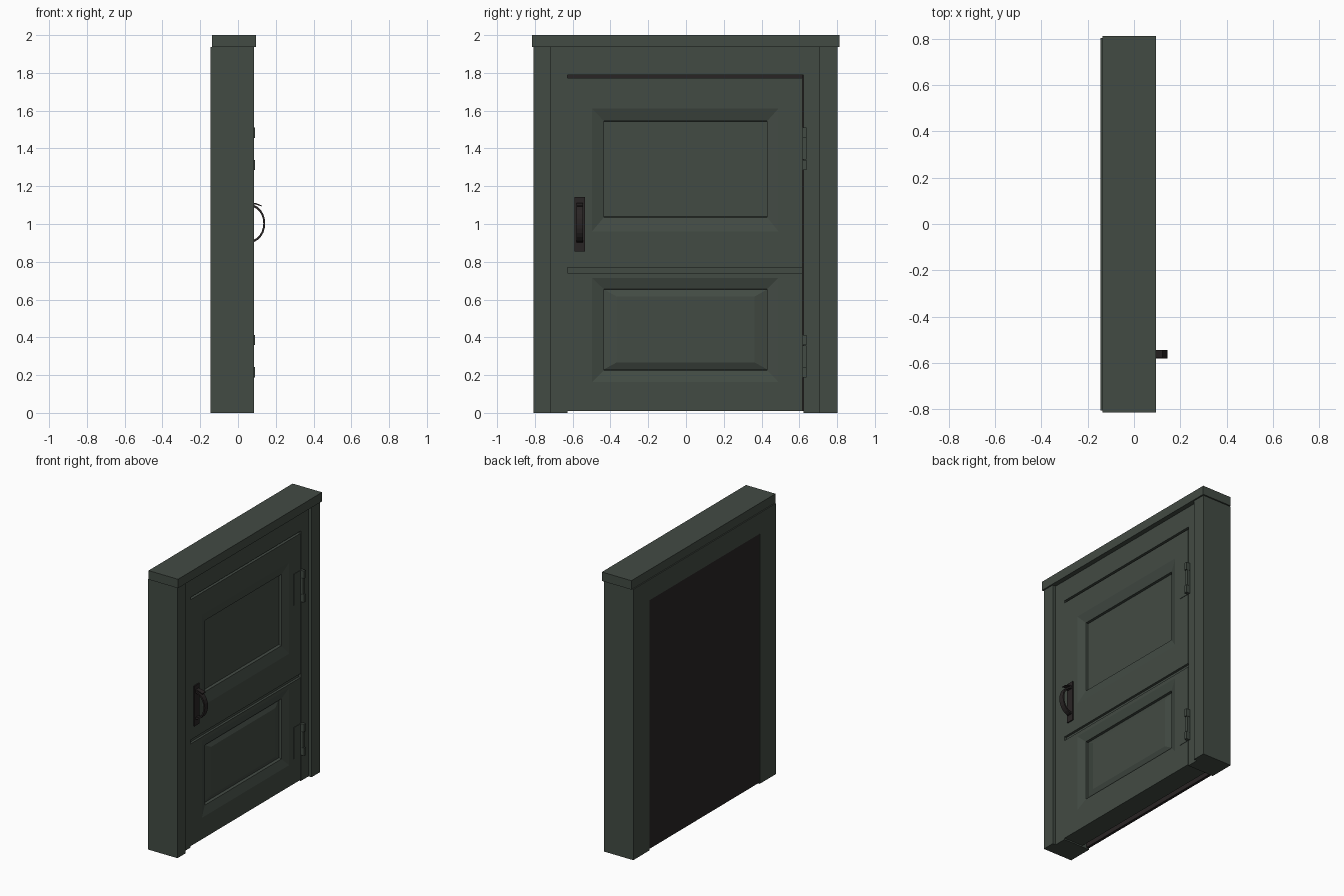
import bpy, bmesh, math

if "Cube" in bpy.data.objects:
    bpy.data.objects.remove(bpy.data.objects["Cube"])

def mat(name, col):
    m = bpy.data.materials.new(name)
    m.diffuse_color = (*col, 1)
    m.use_nodes = True
    m.node_tree.nodes["Principled BSDF"].inputs["Base Color"].default_value = m.diffuse_color
    return m

green = mat("green_paint", (0.055, 0.07, 0.057))
black = mat("dark_metal", (0.022, 0.018, 0.018))

def finish(name, bm, m):
    bmesh.ops.recalc_face_normals(bm, faces=bm.faces)
    me = bpy.data.meshes.new(name)
    bm.to_mesh(me)
    bm.free()
    ob = bpy.data.objects.new(name, me)
    bpy.context.collection.objects.link(ob)
    me.materials.append(m)
    return ob

def rings(name, loops, m):
    """Rectangles (x, y0, y1, z0, z1) joined in order and capped at both ends."""
    bm = bmesh.new()
    vs = [[bm.verts.new((x, y, z)) for y, z in ((a, c), (b, c), (b, d), (a, d))]
          for x, a, b, c, d in loops]
    for p, q in zip(vs, vs[1:]):
        for i in range(4):
            j = (i + 1) % 4
            bm.faces.new((p[i], p[j], q[j], q[i]))
    bm.faces.new(vs[0])
    bm.faces.new(vs[-1])
    return finish(name, bm, m)

def box(name, x0, x1, y0, y1, z0, z1, m=green):
    return rings(name, [(x0, y0, y1, z0, z1), (x1, y0, y1, z0, z1)], m)

def extrude_y(name, pts, y0, y1, m):
    """Extrude an x-z outline along y."""
    bm = bmesh.new()
    f = bm.faces.new([bm.verts.new((x, y0, z)) for x, z in pts])
    r = bmesh.ops.extrude_face_region(bm, geom=[f])
    for v in r["geom"]:
        if isinstance(v, bmesh.types.BMVert):
            v.co.y = y1
    return finish(name, bm, m)

BACK, FACE, OUT = -0.145, 0.062, 0.086
L, R = -0.627, 0.618           # door opening

# stepped side posts
def post(name, outer, step, inner):
    bm = bmesh.new()
    pts = [(BACK, outer), (OUT, outer), (OUT, step), (FACE, step), (FACE, inner), (BACK, inner)]
    f = bm.faces.new([bm.verts.new((x, y, 0)) for x, y in pts])
    r = bmesh.ops.extrude_face_region(bm, geom=[f])
    for v in r["geom"]:
        if isinstance(v, bmesh.types.BMVert):
            v.co.z = 1.936
    finish(name, bm, green)

post("left_post", -0.807, -0.717, L)
post("right_post", 0.803, 0.708, R + 0.004)

# header and top cap
box("header", BACK, FACE, L, R + 0.004, 1.788, 1.936)
box("top_cap", -0.137, 0.096, -0.815, 0.813, 1.936, 2.0)

# dark backing sheet and strip behind the door gaps
box("back_panel", BACK + 0.001, -0.125, L, R + 0.004, 0.01, 1.788, black)
box("divider_strip", -0.08, 0.045, L, R, 0.735, 0.775)
box("top_gap_strip", -0.08, 0.04, L, R, 1.765, 1.789, black)

# upper and lower door leaves with moulded panels
def leaf(name, z0, z1, o0, o1, i0, i1, tail):
    rings(name, [(-0.09, L, R, z0, z1), (FACE, L, R, z0, z1),
                 (FACE, -0.498, 0.49, o0, o1),
                 (0.042, -0.435, 0.43, i0, i1),
                 (0.025, -0.433, 0.428, i0 + 0.006, i1 - 0.002)] + tail, green)

leaf("upper_door", 0.769, 1.772, 0.96, 1.612, 1.035, 1.545, [])
leaf("lower_door", 0.01, 0.741, 0.163, 0.715, 0.225, 0.655,
     [(0.042, -0.365, 0.362, 0.268, 0.615)])

# hinges: thin leaf plate and a three-part knuckle
for n, z in (("upper", 1.285), ("lower", 0.188)):
    box(n + "_hinge_plate", FACE - 0.01, FACE + 0.003, 0.54, R, z, z + 0.225)
    for k, (a, b, x) in enumerate(((0, 0.055, 0.091), (0.056, 0.17, 0.083), (0.171, 0.225, 0.091))):
        box(f"{n}_hinge_knuckle_{k}", 0.05, x, R - 0.002, 0.637, z + a, z + b)

# handle back plate
box("handle_plate", FACE - 0.01, FACE + 0.008, -0.591, -0.535, 0.855, 1.143, black)

# curved grip
def arc(rx, rz, n=12):
    return [(0.065 + rx * math.cos(t), 1.003 + rz * math.sin(t))
            for t in (-math.pi / 2 + math.pi * i / n for i in range(n + 1))]

extrude_y("handle_grip", arc(0.079, 0.101) + arc(0.069, 0.089)[::-1], -0.581, -0.544, black)

# thumb latch
extrude_y("thumb_latch", [(0.06, 1.103), (0.095, 1.103), (0.124, 1.093),
                          (0.124, 1.099), (0.095, 1.111), (0.06, 1.113)], -0.58, -0.545, black)
